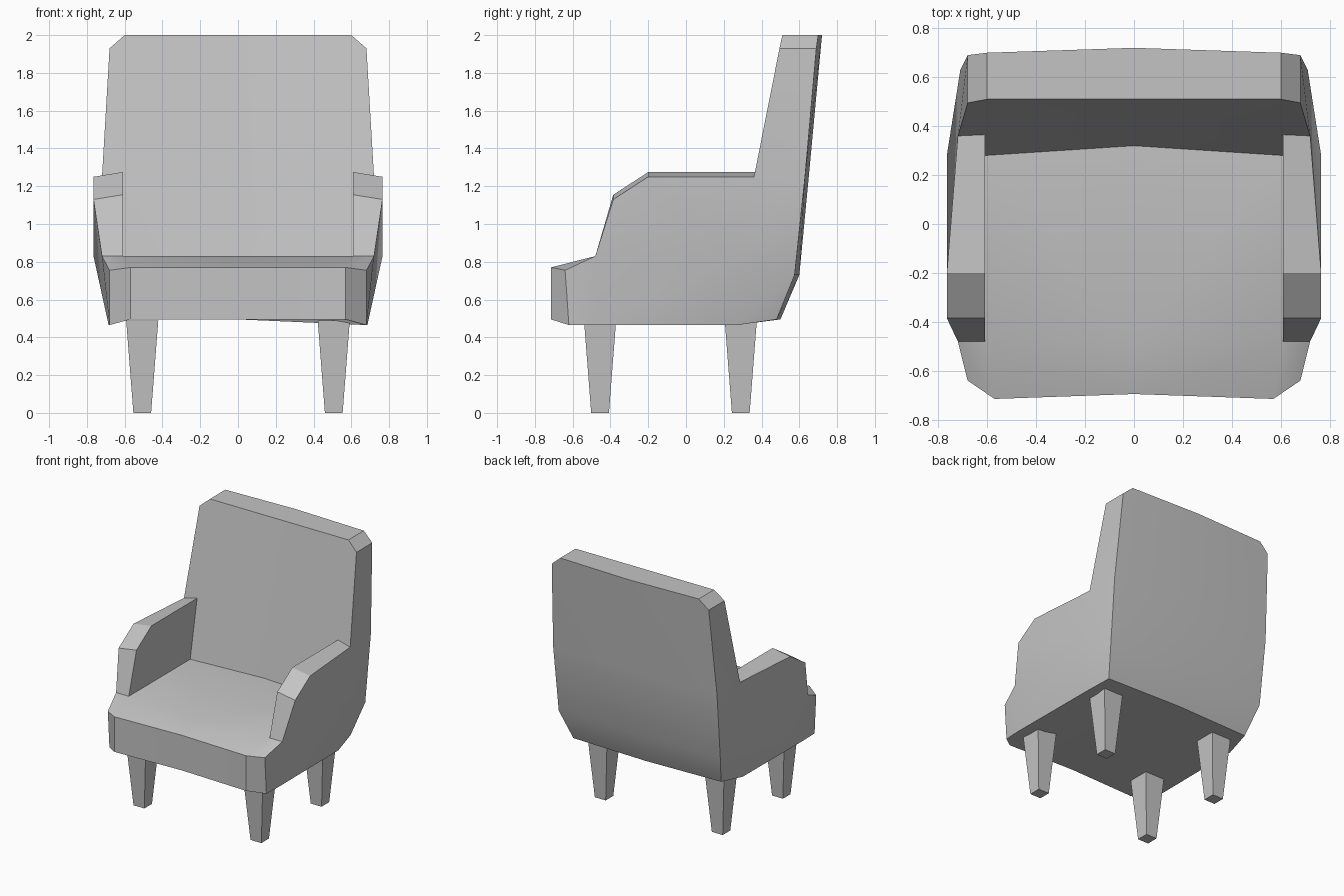
import bpy
import bmesh
from math import pi, sqrt

default_cube = bpy.data.objects.get("Cube")
if default_cube:
    bpy.data.objects.remove(default_cube, do_unlink=True)

# One plain grey for upholstery and legs
grey = bpy.data.materials.new("plain grey")
grey.use_nodes = True
colour = (0.55, 0.55, 0.55, 1)
grey.diffuse_color = colour
grey.node_tree.nodes["Principled BSDF"].inputs["Base Color"].default_value = colour


def finish(obj):
    """Assign the material and smooth only the gentle bends."""
    obj.data.materials.append(grey)
    bpy.ops.object.select_all(action='DESELECT')
    obj.select_set(True)
    bpy.context.view_layer.objects.active = obj
    bpy.ops.object.shade_smooth_by_angle(angle=pi / 6)


bm = bmesh.new()


def row(*points):
    return [bm.verts.new(p) for p in points]


def face(*verts):
    bm.faces.new(verts)


def bridge(first, second):
    """Join two rows of equal length with quads."""
    for i in range(len(first) - 1):
        face(first[i], first[i + 1], second[i + 1], second[i])


# Tub outline, left half from front centre to rear centre
base = row((0, -.695, .495), (.57, -.715, .495), (.68, -.62, .465),
           (.685, -.48, .465), (.68, .27, .465), (.64, .48, .495), (0, .5, .495))
rim = row((0, -.695, .77), (.57, -.715, .77), (.68, -.64, .755),
          (.72, -.48, .83), (.765, .28, .83), (.7, .575, .73), (0, .6, .73))
arm_foot, hip, rear_side, rear_centre = rim[3:]
bridge(base, rim)
face(*base)

# Seat, with a front slope falling to the lip
crest = row((0, -.48, .83), (.61, -.48, .83))
seat_rear = row((0, .32, .83), (.61, .28, .83))
bridge(rim[:3], crest + [arm_foot])
bridge(crest, seat_rear)

# Arm: inner and outer edges of its top, running from front to rear
inner = [crest[1]] + row((.61, -.385, 1.155), (.61, -.2, 1.275), (.61, .365, 1.275))
outer = [arm_foot] + row((.765, -.385, 1.13), (.765, -.2, 1.25), (.72, .36, 1.25))
bridge(inner, outer)
face(*inner, seat_rear[1])
face(*outer, hip)

# Backrest: front, rear, top, chamfered corner and side
lumbar, = row((0, .395, 1.275))
shoulder_front, shoulder_rear = row((.68, .495, 1.93), (.68, .69, 1.93))
top_front = row((0, .51, 2), (.6, .51, 2))
top_rear = row((0, .72, 2), (.6, .7, 2))
waist = row((0, .65, 1.25), (.71, .63, 1.25))
bridge(seat_rear, [lumbar, inner[-1]])
face(lumbar, inner[-1], outer[-1], shoulder_front, top_front[1], top_front[0])
bridge([rear_centre, rear_side], waist)
face(*waist, shoulder_rear, top_rear[1], top_rear[0])
bridge(top_front, top_rear)
face(top_front[1], shoulder_front, shoulder_rear, top_rear[1])
face(hip, outer[-1], waist[1], rear_side)
face(outer[-1], shoulder_front, shoulder_rear, waist[1])

# Mirror the half into a closed body
half = bm.verts[:] + bm.edges[:] + bm.faces[:]
bmesh.ops.mirror(bm, geom=half, axis='X', merge_dist=0.001)
bmesh.ops.remove_doubles(bm, verts=bm.verts[:], dist=0.001)
bmesh.ops.recalc_face_normals(bm, faces=bm.faces[:])
mesh = bpy.data.meshes.new("upholstered_body")
bm.to_mesh(mesh)
bm.free()
body = bpy.data.objects.new("upholstered_body", mesh)
bpy.context.collection.objects.link(body)
finish(body)

# Four square tapered legs
leg_height = 0.49
for end, y in (("front", -.455), ("rear", .29)):
    for side, x in (("left", .507), ("right", -.507)):
        bpy.ops.mesh.primitive_cone_add(
            vertices=4, radius1=.047 * sqrt(2), radius2=.085 * sqrt(2),
            depth=leg_height, location=(x, y, leg_height / 2),
            rotation=(0, 0, pi / 4))
        leg = bpy.context.object
        leg.name = f"{end}_{side}_leg"
        finish(leg)
